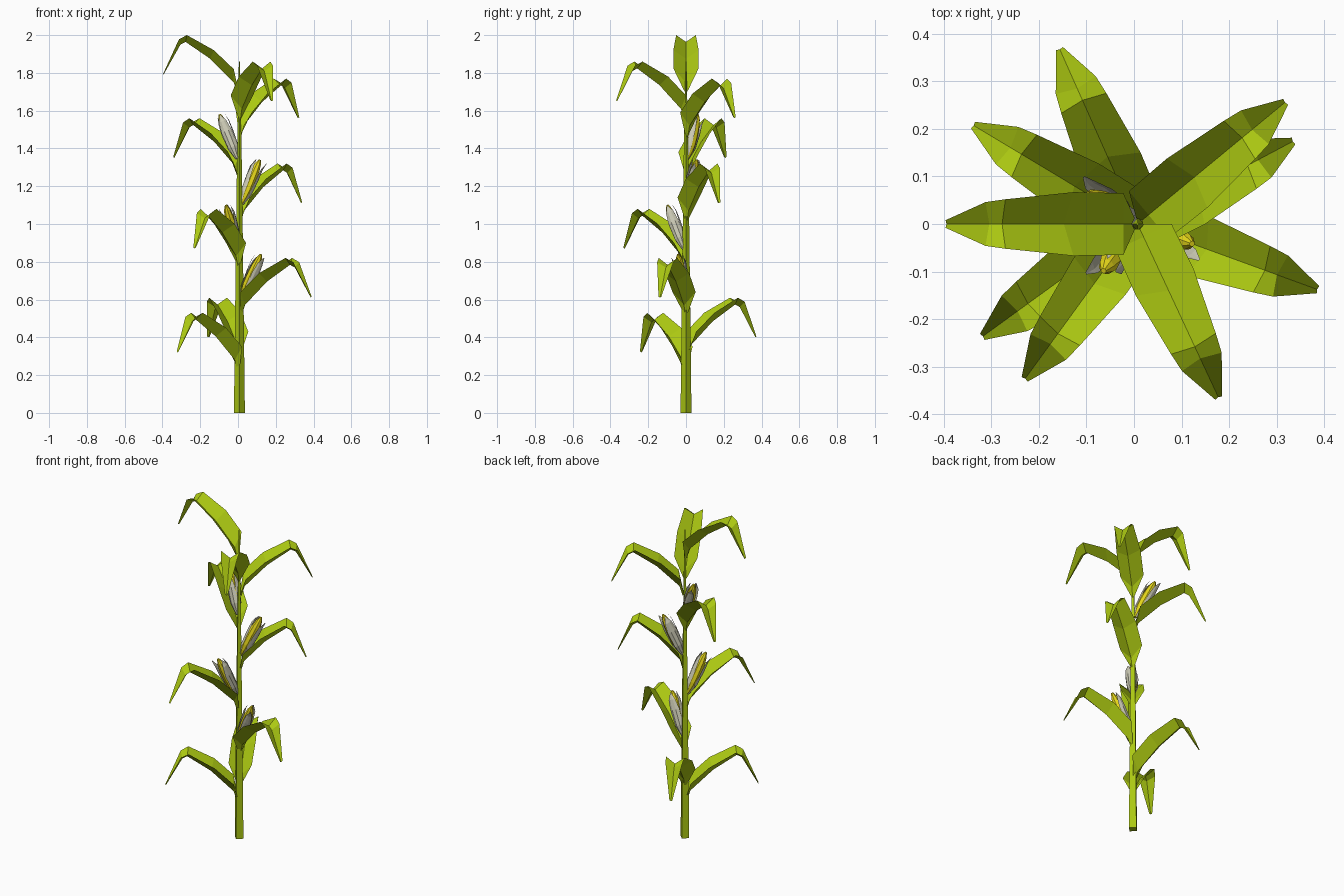
import bpy
from math import sin, cos, radians
from mathutils import Vector, Matrix

cube = bpy.data.objects.get("Cube")
if cube:
    bpy.data.objects.remove(cube)


def material(name, rgb):
    m = bpy.data.materials.new(name)
    m.use_nodes = True
    m.diffuse_color = (*rgb, 1)
    m.node_tree.nodes["Principled BSDF"].inputs["Base Color"].default_value = (*rgb, 1)
    return m


GREEN = material("leaf green", (0.41, 0.58, 0.006))
YELLOW = material("kernel yellow", (0.78, 0.67, 0.01))
HUSK = material("pale husk", (0.6, 0.59, 0.46))
STEM_X = 0.0075


def add_object(name, verts, faces, mat, matrix):
    mesh = bpy.data.meshes.new(name)
    mesh.from_pydata(verts, [], faces)
    mesh.materials.append(mat)
    obj = bpy.data.objects.new(name, mesh)
    obj.matrix_world = matrix
    bpy.context.collection.objects.link(obj)
    return obj


def strip(rows):
    """Join equal-length rows of points into a grid of quads."""
    n = len(rows[0])
    verts = [p for row in rows for p in row]
    faces = [(i * n + j, i * n + j + 1, (i + 1) * n + j + 1, (i + 1) * n + j)
             for i in range(len(rows) - 1) for j in range(n - 1)]
    return verts, faces


def ring_body(profile, sides):
    """Closed lathe about z from (radius, height) pairs."""
    verts = [(r * cos(radians(360 * k / sides)), r * sin(radians(360 * k / sides)), z)
             for r, z in profile for k in range(sides)]
    faces = [(i * sides + k, i * sides + (k + 1) % sides,
              (i + 1) * sides + (k + 1) % sides, (i + 1) * sides + k)
             for i in range(len(profile) - 1) for k in range(sides)]
    faces.append(tuple(reversed(range(sides))))
    faces.append(tuple(range(len(verts) - sides, len(verts))))
    return verts, faces


# Folded leaf: edge reach, edge drop, half width, rib reach, rib drop
LEAF_ROWS = [
    (0.006, -0.29, 0.012, 0.012, -0.31),
    (0.03, -0.18, 0.065, 0.03, -0.25),
    (0.135, -0.08, 0.067, 0.155, -0.125),
    (0.278, 0.0, 0.052, 0.285, -0.036),
    (0.32, -0.022, 0.046, 0.312, -0.05),
    (0.404, -0.205, 0.008, 0.402, -0.21),
]


def add_leaf(name, reach, matrix):
    rows = [[(er * reach, -w, ez), (rr * reach, 0, rz), (er * reach, w, ez)]
            for er, ez, w, rr, rz in LEAF_ROWS]
    add_object(name, *strip(rows), GREEN, matrix)


# Husk petals: centre angle, half angle, radius at the tip
PETALS = [(120, 55, 0.024), (-40, 42, 0.042), (-160, 26, 0.026)]
PETAL_ROWS = [(0.0, 0.011, 1), (0.25, 0.031, 1), (0.6, 0.036, 0.95), (0.82, 0.035, 0.65)]


def add_cob(name, matrix):
    # The ear leans outward from the stalk
    base, tip = Vector((0.012, 0, -0.215)), Vector((0.122, 0, 0.02))
    axis = tip - base
    length = axis.length
    lean = matrix @ Matrix.Translation(base) @ axis.to_track_quat('Z', 'Y').to_matrix().to_4x4()
    # Make local +x point away from the stalk
    out = lean.to_3x3().inverted() @ (matrix.to_3x3() @ Vector((1, 0, 0)))
    lean = lean @ Matrix.Rotation(Vector((1, 0)).angle_signed(out.xy) * -1, 4, 'Z')
    profile = [(0.008, 0.01), (0.02, 0.15), (0.027, 0.3), (0.028, 0.45),
               (0.027, 0.6), (0.024, 0.75), (0.017, 0.9), (0.006, 1.0)]
    add_object(name + "_kernels", *ring_body([(r, t * length) for r, t in profile], 8),
               YELLOW, lean)
    for i, (centre, half, tip_r) in enumerate(PETALS):
        rows = []
        for t, r, spread in PETAL_ROWS + [(0.97, tip_r, 0.08)]:
            angles = [radians(centre + half * spread * s) for s in (-1, -0.35, 0.35, 1)]
            rows.append([(r * cos(a), r * sin(a), t * length) for a in angles])
        add_object(f"{name}_husk_{i + 1}", *strip(rows), HUSK, lean)


# Four-sided tapering stalk
add_object("stalk", *ring_body([(0.029, 0), (0.022, 0.6), (0.014, 1.25), (0.003, 1.86)], 4),
           GREEN, Matrix.Translation((STEM_X, 0, 0)))

# Leaves from bottom to top: direction, peak height, reach factor, carries an ear
LEAVES = [
    (216, 0.53, 1, False), (114, 0.61, 1, False), (340, 0.82, 1, True),
    (234, 1.08, 1, True), (28, 1.32, 0.92, True), (149, 1.56, 1, True),
    (39.5, 1.77, 1, False), (295, 1.86, 1, False), (180, 2.0, 1, False),
]
for i, (angle, peak, reach, ear) in enumerate(LEAVES, 1):
    place = Matrix.Translation((STEM_X, 0, peak)) @ Matrix.Rotation(radians(angle), 4, 'Z')
    add_leaf(f"leaf_{i}", reach, place)
    if ear:
        add_cob(f"ear_{i}", place)
